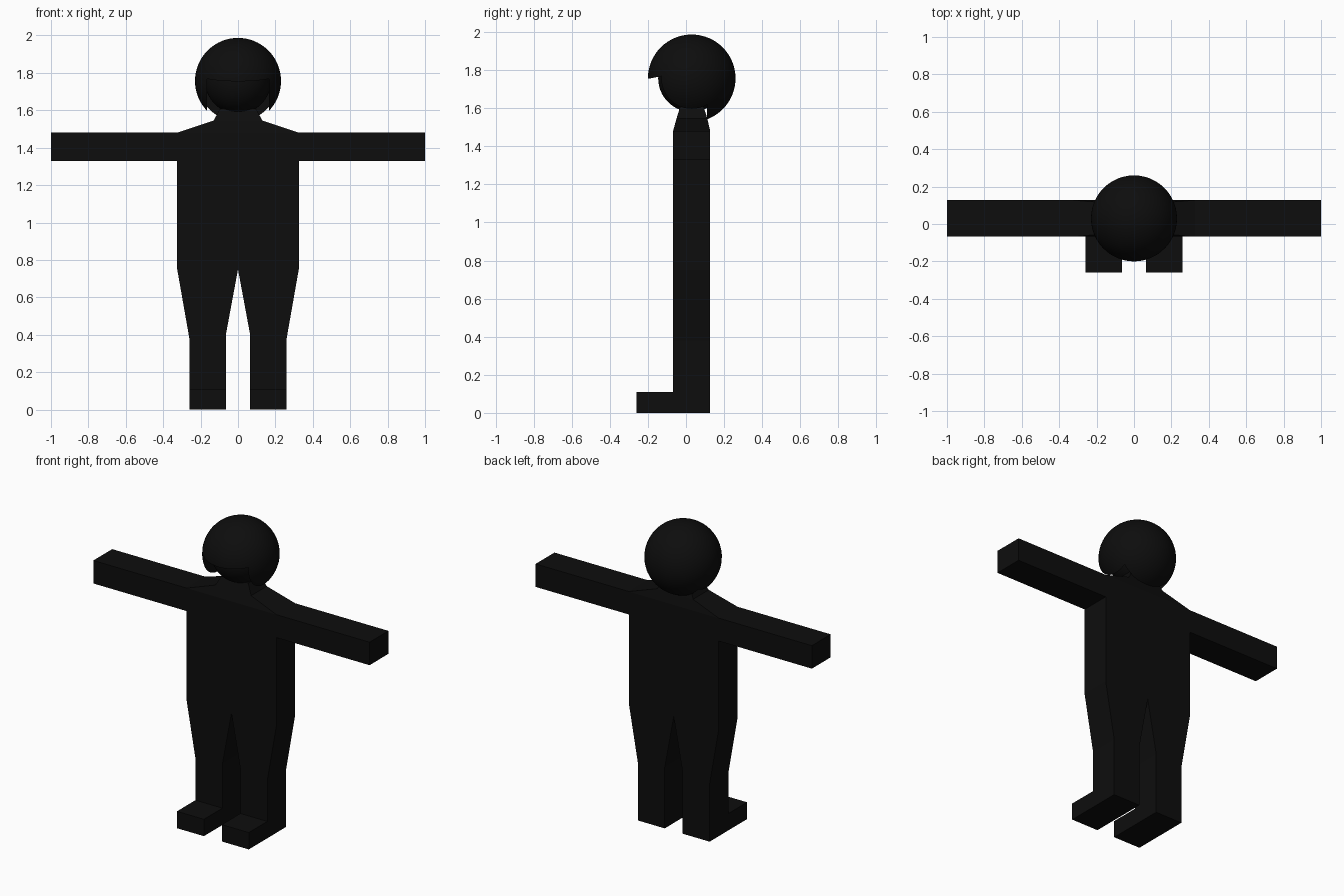
import bpy, bmesh, math

if "Cube" in bpy.data.objects:
    bpy.data.objects.remove(bpy.data.objects["Cube"])

black = bpy.data.materials.new("near_black")
black.diffuse_color = (0.004, 0.004, 0.004, 1)
black.use_nodes = True
black.node_tree.nodes["Principled BSDF"].inputs["Base Color"].default_value = black.diffuse_color
BACK, FRONT = 0.127, -0.068      # body depth
HEAD = (0, 0.03, 1.757)


def finish(name, bm):
    bmesh.ops.recalc_face_normals(bm, faces=bm.faces)
    me = bpy.data.meshes.new(name)
    bm.to_mesh(me)
    bm.free()
    me.materials.append(black)
    ob = bpy.data.objects.new(name, me)
    bpy.context.collection.objects.link(ob)
    return ob


def loft(name, rings):
    """Closed solid through rings of equal point count."""
    bm = bmesh.new()
    loops = [[bm.verts.new(p) for p in ring] for ring in rings]
    n = len(loops[0])
    for a, b in zip(loops, loops[1:]):
        for i in range(n):
            j = (i + 1) % n
            bm.faces.new((a[i], a[j], b[j], b[i]))
    bm.faces.new(loops[0])
    bm.faces.new(loops[-1])
    return finish(name, bm)


def rect(x0, x1, y0, y1, z):
    return [(x0, y0, z), (x1, y0, z), (x1, y1, z), (x0, y1, z)]


def ball(name, radius):
    bpy.ops.mesh.primitive_uv_sphere_add(segments=48, ring_count=32, radius=radius, location=HEAD)
    ob = bpy.context.object
    ob.name = name
    ob.data.materials.append(black)
    return ob


def smooth(ob):
    bpy.ops.object.select_all(action='DESELECT')
    ob.select_set(True)
    bpy.context.view_layer.objects.active = ob
    bpy.ops.object.shade_smooth_by_angle(angle=math.radians(30))


# Torso, arms and legs: one mirrored front outline with constant depth
half = [(0.065, 0.4), (0.065, 0), (0.26, 0), (0.26, 0.38), (0.325, 0.75),
        (0.325, 1.33), (1, 1.33), (1, 1.48)]
outline = [(0, 0.75)] + half + [(-x, z) for x, z in reversed(half)]
loft("body", [[(x, y, z) for x, z in outline] for y in (FRONT, BACK)])

# Sloping shoulders narrowing into the neck
loft("shoulders_and_neck", [
    rect(-0.325, 0.325, FRONT, BACK, 1.48),
    rect(-0.13, 0.13, -0.05, 0.112, 1.545),
    rect(-0.095, 0.095, -0.03, 0.092, 1.61)])

# Feet
for side, x0, x1 in (("left", 0.065, 0.26), ("right", -0.26, -0.065)):
    loft(side + "_foot", [rect(x0, x1, -0.26, FRONT, z) for z in (0, 0.11)])

# Head: smaller inner ball showing through an opening in the helmet
smooth(ball("face", 0.176))
helmet = ball("helmet", 0.23)
cutter = loft("face_opening_cutter", [
    rect(-0.165, 0.165, -0.3, 0.11, 1.45),
    [(-0.165, -0.3, 1.735), (0.165, -0.3, 1.735), (0.165, 0.11, 1.815), (-0.165, 0.11, 1.815)]])
cutter.hide_render = True
mod = helmet.modifiers.new("opening", 'BOOLEAN')
mod.operation = 'DIFFERENCE'
mod.solver = 'EXACT'
mod.object = cutter
bpy.context.view_layer.objects.active = helmet
bpy.ops.object.modifier_apply(modifier=mod.name)
bpy.data.objects.remove(cutter)
smooth(helmet)
